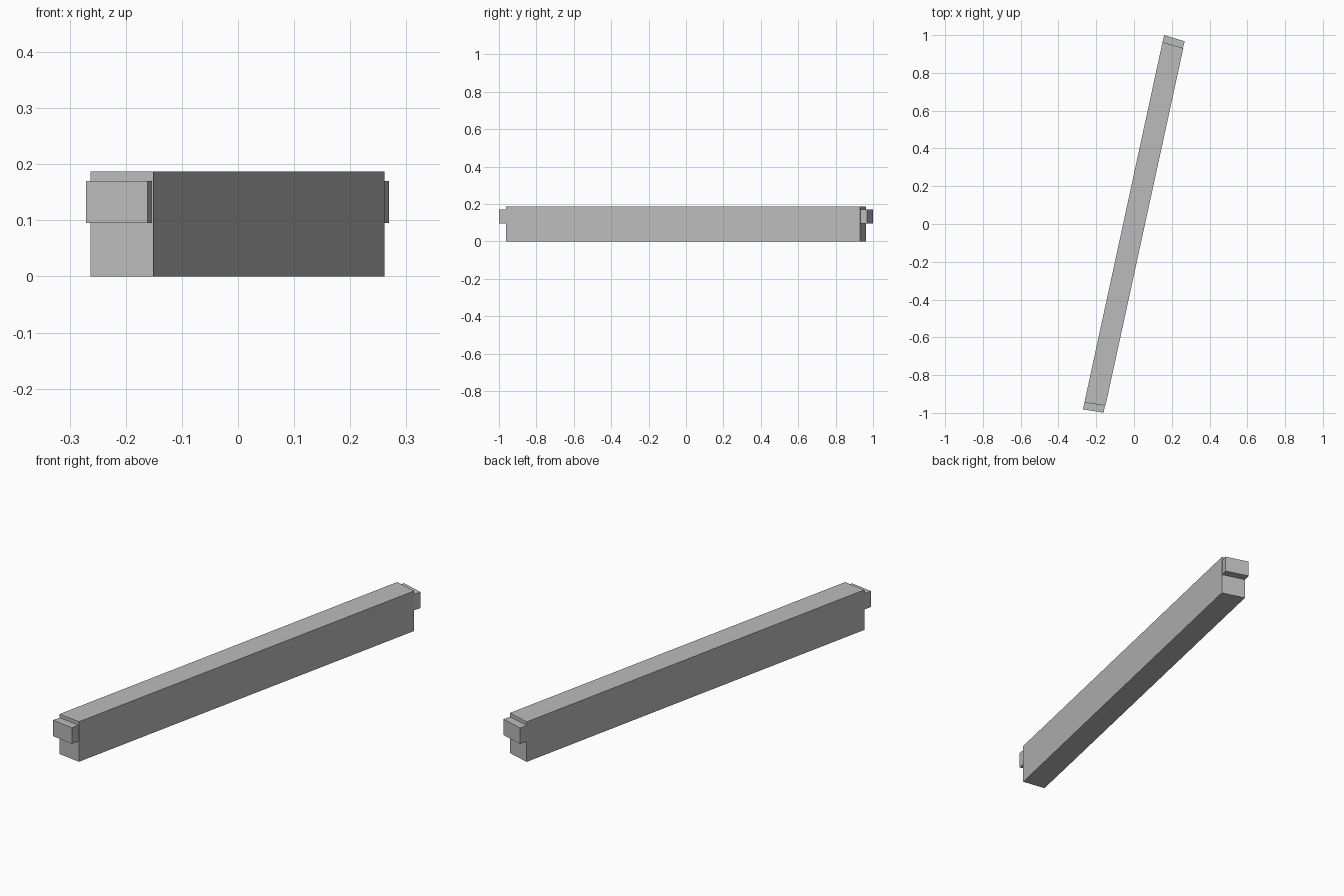
import bpy
import bmesh

cube = bpy.data.objects.get("Cube")
if cube:
    bpy.data.objects.remove(cube, do_unlink=True)

GREY = (0.5, 0.5, 0.5, 1.0)
grey = bpy.data.materials.new("plain grey")
grey.use_nodes = True
grey.diffuse_color = GREY
grey.node_tree.nodes["Principled BSDF"].inputs["Base Color"].default_value = GREY


def prism(name, outline, bottom, top):
    """Extrude a plan outline (counter-clockwise) between two heights."""
    bm = bmesh.new()
    face = bm.faces.new([bm.verts.new((x, y, bottom)) for x, y in outline])
    raised = bmesh.ops.extrude_face_region(bm, geom=[face])["geom"]
    verts = [v for v in raised if isinstance(v, bmesh.types.BMVert)]
    bmesh.ops.translate(bm, verts=verts, vec=(0, 0, top - bottom))
    bmesh.ops.recalc_face_normals(bm, faces=bm.faces)
    mesh = bpy.data.meshes.new(name)
    bm.to_mesh(mesh)
    bm.free()
    mesh.materials.append(grey)
    obj = bpy.data.objects.new(name, mesh)
    bpy.context.collection.objects.link(obj)
    return obj


# Long beam with obliquely cut ends
front_left, front_right = (-0.2625, -0.945), (-0.151, -0.962)
back_right, back_left = (0.261, 0.931), (0.151, 0.963)
prism("beam", [front_left, front_right, back_right, back_left], 0, 0.1875)

# Short tenons, flush on one side and slightly recessed on the other
TENON = (0.0955, 0.1705)
prism("front_tenon", [(-0.2705, -0.981), (-0.161, -0.999),
                      (-0.1545, -0.9615), front_left], *TENON)
prism("back_tenon", [back_left, (0.2585, 0.9317),
                     (0.2688, 0.967), (0.160, 1.0)], *TENON)
